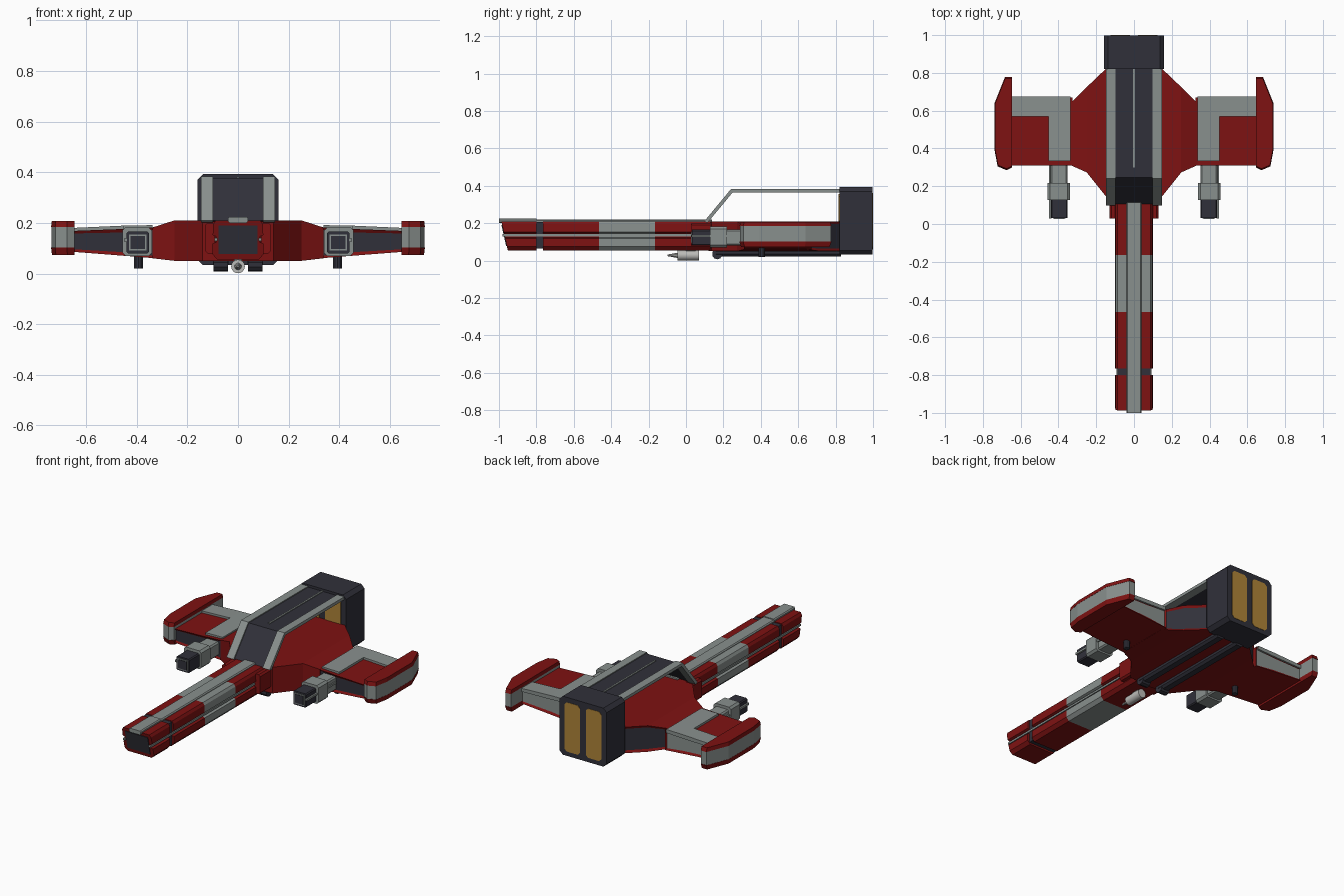
import bpy, bmesh, math
from mathutils import Matrix, Vector

if "Cube" in bpy.data.objects:
    bpy.data.objects.remove(bpy.data.objects["Cube"])


def material(name, r, g, b):
    m = bpy.data.materials.new(name)
    m.diffuse_color = (r, g, b, 1)
    m.use_nodes = True
    m.node_tree.nodes["Principled BSDF"].inputs["Base Color"].default_value = m.diffuse_color
    return m


RED = material("deep_red", 0.21, 0.006, 0.006)
GRAY = material("panel_gray", 0.25, 0.28, 0.27)
DARK = material("dark_slate", 0.03, 0.03, 0.042)
GOLD = material("engine_gold", 0.43, 0.23, 0.04)
PALE = material("pale_metal", 0.50, 0.50, 0.48)


def finish(name, bm, mats, mirror=False):
    bmesh.ops.recalc_face_normals(bm, faces=bm.faces)
    me = bpy.data.meshes.new(name)
    bm.to_mesh(me)
    bm.free()
    for m in mats:
        me.materials.append(m)
    ob = bpy.data.objects.new(name, me)
    bpy.context.collection.objects.link(ob)
    if mirror:
        mod = ob.modifiers.new("mirror", "MIRROR")
        mod.use_mirror_merge = False
    return ob


def loft(name, rings, mat, mirror=False):
    """Skin a row of matching closed rings and cap both ends."""
    bm = bmesh.new()
    rows = [[bm.verts.new(p) for p in r] for r in rings]
    n = len(rows[0])
    for a, b in zip(rows, rows[1:]):
        for i in range(n):
            bm.faces.new((a[i], a[(i + 1) % n], b[(i + 1) % n], b[i]))
    bm.faces.new(rows[0])
    bm.faces.new(rows[-1])
    return finish(name, bm, [mat], mirror)


def box(name, x, y, z, mat, mirror=False, chamfer=0, axis=1):
    """Box from ranges; chamfer cuts the four edges running along axis."""
    bm = bmesh.new()
    bmesh.ops.create_cube(bm, size=1)
    for v in bm.verts:
        v.co = [r[0] if c < 0 else r[1] for r, c in zip((x, y, z), v.co)]
    if chamfer:
        edges = [e for e in bm.edges
                 if abs((e.verts[0].co - e.verts[1].co).normalized()[axis]) > 0.9]
        bmesh.ops.bevel(bm, geom=edges, offset=chamfer, segments=1, affect="EDGES")
    return finish(name, bm, [mat], mirror)


def slab(name, stations, mats, recess=(), mirror=True):
    """Wing-like slab from (x, y_front, y_back, z_bottom, z_top) stations.
    recess: (+1 back / -1 front, material slot) for inset edge panels."""
    ob_rings = [[(x, a, lo), (x, b, lo), (x, b, hi), (x, a, hi)]
                for x, a, b, lo, hi in stations]
    ob = loft(name, ob_rings, mats[0], mirror)
    for m in mats[1:]:
        ob.data.materials.append(m)
    bm = bmesh.new()
    bm.from_mesh(ob.data)
    for side, slot in recess:
        faces = [f for f in bm.faces if f.normal.y * side > 0.4]
        for f in faces:
            f.material_index = slot
        rim = bmesh.ops.inset_region(bm, faces=faces, thickness=0.014, depth=-0.008)
        for f in rim["faces"]:
            f.material_index = 0
    bm.to_mesh(ob.data)
    bm.free()
    return ob


def rod(name, start, end, r1, r2, mat, sides=12, mirror=False):
    a, b = Vector(start), Vector(end)
    bm = bmesh.new()
    bmesh.ops.create_cone(bm, cap_ends=True, segments=sides, radius1=r1, radius2=r2,
                          depth=(b - a).length)
    rot = (b - a).to_track_quat("Z", "Y").to_matrix().to_4x4()
    bm.transform(Matrix.Translation((a + b) / 2) @ rot)
    return finish(name, bm, [mat], mirror)


# Forward boom: grooved section swept in coloured segments
HALF = [(0.082, 0.055), (0.100, 0.075), (0.100, 0.118), (0.086, 0.124),
        (0.086, 0.146), (0.100, 0.152), (0.098, 0.195), (0.088, 0.210)]
SECTION = HALF + [(-x, z) for x, z in reversed(HALF)]


def slant(z):
    return (0.21 - z) * 0.22


def boom(name, y0, y1, mat, nose=False):
    loft(name, [[(x, y0 + (slant(z) if nose else 0), z) for x, z in SECTION],
                [(x, y1, z) for x, z in SECTION]], mat)


boom("boom_nose", -0.987, -0.80, RED, nose=True)
boom("boom_front", -0.765, -0.465, RED)
boom("boom_middle", -0.465, -0.165, GRAY)
boom("boom_rear", -0.165, 0.20, RED)
box("boom_joint", (-0.088, 0.088), (-0.80, -0.765), (0.065, 0.205), DARK)
box("boom_side_rail", (0.08, 0.093), (-0.98, 0.10), (0.129, 0.141), GRAY, True)
box("boom_top_nose_strip", (-0.04, 0.04), (-1.0, -0.80), (0.20, 0.224), GRAY, chamfer=0.006)
box("boom_top_strip", (-0.04, 0.04), (-0.80, 0.14), (0.20, 0.219), GRAY, chamfer=0.006)
loft("nose_opening", [[(sx * 0.077, -0.987 + slant(z) + d, z) for sx, z in
                       ((-1, 0.078), (1, 0.078), (1, 0.19), (-1, 0.19))]
                      for d in (-0.004, 0.004)], DARK)
box("boom_collar", (0.09, 0.13), (0.03, 0.16), (0.08, 0.20), RED, True, 0.01)

# Central hull and wings
slab("hull", [(0, 0.12, 0.83, 0.05, 0.21), (0.14, 0.135, 0.83, 0.05, 0.21),
              (0.25, 0.273, 0.725, 0.05, 0.21), (0.337, 0.312, 0.64, 0.06, 0.182)],
     [RED, DARK], [(1, 1)])
slab("wing", [(0.325, 0.31, 0.67, 0.060, 0.182), (0.45, 0.31, 0.67, 0.070, 0.176),
              (0.655, 0.31, 0.67, 0.086, 0.168)],
     [RED, DARK, GRAY], [(-1, 1), (1, 2)])
slab("wing_inner_plate", [(0.337, 0.333, 0.674, 0.17, 0.191),
                          (0.453, 0.333, 0.674, 0.165, 0.189)], [GRAY])
slab("wing_rear_plate", [(0.453, 0.57, 0.674, 0.165, 0.189),
                         (0.652, 0.57, 0.674, 0.16, 0.180)], [GRAY])

# Wing tips: gray core between red caps
TIP = [(0.645, 0.30), (0.675, 0.285), (0.722, 0.305), (0.738, 0.39),
       (0.738, 0.64), (0.683, 0.778), (0.645, 0.778)]


def tip(name, z0, z1, mat, inset0=0, inset1=0):
    def ring(z, k):
        return [(0.645 + (x - 0.645) * (1 - k), 0.53 + (y - 0.53) * (1 - k), z)
                for x, y in TIP]
    loft(name, [ring(z0, inset0), ring(z1, inset1)], mat, True)


tip("tip_lower_cap", 0.073, 0.102, RED, 0.04, 0)
tip("tip_core", 0.102, 0.184, GRAY, 0.01, 0.01)
tip("tip_upper_cap", 0.184, 0.207, RED, 0, 0.03)

# Wing guns
box("gun_base", (0.352, 0.442), (0.21, 0.33), (0.08, 0.165), GRAY, True, 0.008)
box("gun_housing", (0.340, 0.457), (0.128, 0.218), (0.07, 0.182), GRAY, True, 0.012)
box("gun_muzzle", (0.352, 0.440), (0.033, 0.13), (0.08, 0.165), DARK, True, 0.006)
box("gun_muzzle_rim", (0.362, 0.430), (0.029, 0.035), (0.09, 0.155), GRAY, True)
box("gun_muzzle_opening", (0.368, 0.424), (0.026, 0.032), (0.096, 0.149), DARK, True)
box("gun_side_rod", (0.438, 0.450), (0.03, 0.31), (0.126, 0.138), GRAY, True)
rod("wing_knob", (0.393, 0.405, 0.02), (0.393, 0.405, 0.08), 0.018, 0.018, DARK, 10, True)

# Raised roof: sloped front and flat deck, open below at the sides


def roof(name, x0, x1, lift, thick, mat, mirror=False):
    path = [(0.115, 0.205), (0.25, 0.368), (0.83, 0.368)]
    bottom = [(y, z + lift) for y, z in path]
    top = [(bottom[0][0] - thick, bottom[0][1] + thick * 0.4),
           (bottom[1][0] - thick * 0.5, bottom[1][1] + thick),
           (bottom[2][0], bottom[2][1] + thick)]
    prof = bottom + top[::-1]
    loft(name, [[(x, y, z) for y, z in prof] for x in (x0, x1)], mat, mirror)


roof("roof_panel", -0.105, 0.105, 0, 0.009, DARK)
roof("roof_side_strip", 0.098, 0.147, -0.003, 0.018, GRAY, True)
box("roof_ridge", (-0.005, 0.005), (0.30, 0.82), (0.37, 0.382), GRAY)

# Engine block with glowing panels on both ends
box("engine_block", (-0.16, 0.16), (0.82, 0.998), (0.033, 0.392), DARK, chamfer=0.022)
box("engine_rear_glow", (0.02, 0.125), (0.98, 1.0), (0.06, 0.362), GOLD, True, 0.015)
box("engine_front_glow", (0.02, 0.125), (0.816, 0.83), (0.20, 0.355), GOLD, True, 0.012)

# Underside rails and chin gun
box("belly_rail", (0.038, 0.098), (0.16, 0.83), (0.022, 0.06), DARK, True, 0.012)
rod("rail_end", (0.04, 0.167, 0.035), (0.096, 0.167, 0.035), 0.028, 0.028, DARK, 10, True)
rod("chin_gun_body", (0, -0.045, 0.028), (0, 0.07, 0.028), 0.027, 0.027, PALE, 16)
rod("chin_gun_tip", (0, -0.10, 0.028), (0, -0.045, 0.028), 0.004, 0.014, PALE, 10)
box("chin_gun_mount", (-0.015, 0.015), (0.0, 0.05), (0.03, 0.07), GRAY)
for s in bpy.data.objects:
    if s.name.startswith("chin_gun_body"):
        for p in s.data.polygons:
            p.use_smooth = len(p.vertices) == 4
